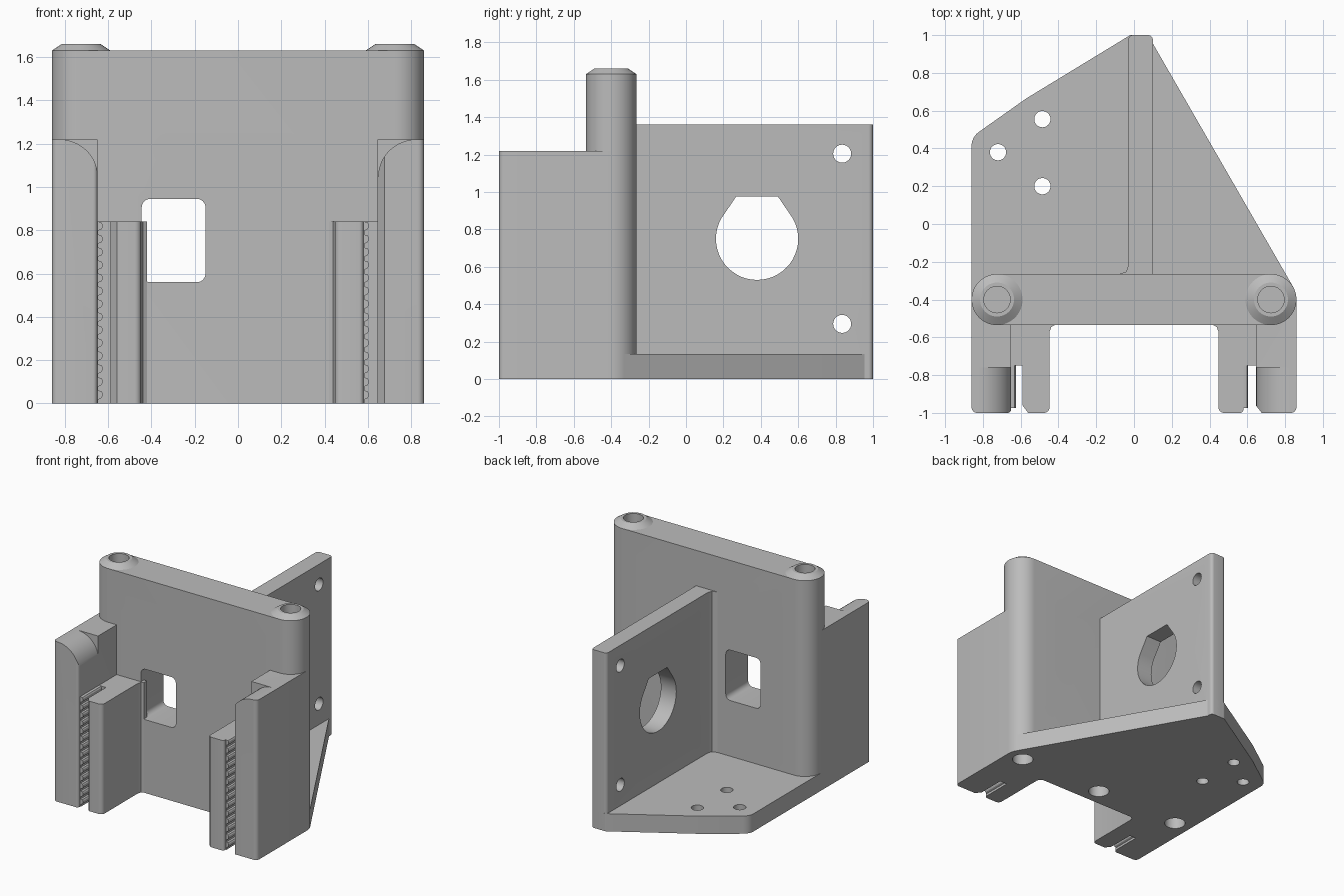
import bpy, bmesh, math
from mathutils import Vector, Matrix

cube = bpy.data.objects.get("Cube")
if cube:
    bpy.data.objects.remove(cube, do_unlink=True)

grey = bpy.data.materials.new("plain grey")
grey.use_nodes = True
colour = (0.5, 0.5, 0.5, 1)
grey.diffuse_color = colour
grey.node_tree.nodes["Principled BSDF"].inputs["Base Color"].default_value = colour

parts = []
cutters = []


def add_object(name, bm, cutter):
    bmesh.ops.recalc_face_normals(bm, faces=bm.faces)
    mesh = bpy.data.meshes.new(name)
    bm.to_mesh(mesh)
    bm.free()
    mesh.materials.append(grey)
    obj = bpy.data.objects.new(name, mesh)
    bpy.context.scene.collection.objects.link(obj)
    obj.hide_render = cutter
    (cutters if cutter else parts).append(obj)
    return obj


def rounded(points, steps=6):
    """Outline whose corners (x, y, radius) are replaced by arcs."""
    out = []
    for i, p in enumerate(points):
        c = Vector(p[:2])
        r = p[2] if len(p) > 2 else 0
        if not r:
            out.append(c)
            continue
        a = (Vector(points[i - 1][:2]) - c).normalized()
        b = (Vector(points[(i + 1) % len(points)][:2]) - c).normalized()
        half = a.angle(b) / 2
        centre = c + (a + b).normalized() * (r / math.sin(half))
        start = c + a * (r / math.tan(half)) - centre
        end = c + b * (r / math.tan(half)) - centre
        turn = math.atan2(start.x * end.y - start.y * end.x, start.dot(end))
        for k in range(steps + 1):
            out.append(centre + Matrix.Rotation(turn * k / steps, 2) @ start)
    return out


def prism(name, points, axis, lo, hi, cutter=False):
    """Extrude an outline along an axis."""
    place = {"x": lambda a, b, t: (t, a, b),
             "y": lambda a, b, t: (a, t, b),
             "z": lambda a, b, t: (a, b, t)}[axis]
    bm = bmesh.new()
    low, high = ([bm.verts.new(place(p[0], p[1], t)) for p in points] for t in (lo, hi))
    bm.faces.new(low)
    bm.faces.new(high)
    for i in range(len(low)):
        bm.faces.new((low[i - 1], low[i], high[i], high[i - 1]))
    return add_object(name, bm, cutter)


def cone(name, a, b, axis, lo, hi, r_lo, r_hi=None, cutter=True):
    """Round solid at (a, b) in the plane across the axis."""
    bm = bmesh.new()
    bmesh.ops.create_cone(bm, cap_ends=True, segments=48, radius1=r_lo,
                          radius2=r_lo if r_hi is None else r_hi, depth=hi - lo)
    mid = (lo + hi) / 2
    for v in bm.verts:
        x, y, z = v.co
        v.co = {"x": (z + mid, a + x, b + y), "y": (a + x, z + mid, b + y),
                "z": (a + x, b + y, z + mid)}[axis]
    return add_object(name, bm, cutter)


def cut(obj, tools):
    """Subtract the tools and bake the result."""
    for tool in tools:
        m = obj.modifiers.new("cut", "BOOLEAN")
        m.operation, m.solver, m.object = "DIFFERENCE", "EXACT", tool
    graph = bpy.context.evaluated_depsgraph_get()
    mesh = bpy.data.meshes.new_from_object(obj.evaluated_get(graph))
    obj.modifiers.clear()
    obj.data = mesh


# Shared vertical bores in the wall
POST_X, POST_Y = 0.725, -0.4
top_bores = [cone("top_bore", s * POST_X, POST_Y, "z", 1.25, 1.8, 0.07) for s in (-1, 1)]
bottom_bores = [cone("bottom_bore", x, POST_Y, "z", -0.1, 0.45, 0.075)
                for x in (-POST_X, 0, POST_X)]

# Cross wall with rounded ends, counterbored holes and a window
wall = prism("cross_wall", rounded([(-0.86, -0.535, 0.1345), (0.86, -0.535, 0.1345),
                                    (0.86, -0.265, 0.1345), (-0.86, -0.265, 0.1345)], 12),
             "z", 0, 1.63)
wall_tools = [prism("window_cutter", rounded([(-0.445, 0.56, 0.04), (-0.15, 0.56, 0.04),
                                              (-0.15, 0.945, 0.04), (-0.445, 0.945, 0.04)]),
                    "y", -0.7, -0.1, True)]
for s in (-1, 1):
    wall_tools.append(cone("bolt_hole", s * 0.293, 1.145, "y", -0.7, -0.1, 0.08))
    wall_tools.append(cone("counterbore", s * 0.293, 1.145, "y", -0.4, -0.1, 0.145))
cut(wall, wall_tools + top_bores + bottom_bores)

# Chamfered collars on the wall ends
for s, side in ((-1, "right"), (1, "left")):
    collar = cone(side + "_collar", s * POST_X, POST_Y, "z", 1.63, 1.66, 0.135, 0.09, False)
    cut(collar, top_bores)

# Base plate
base = prism("base_plate", rounded([(-0.86, -0.4), (0.725, -0.4), (0.842, -0.332),
                                    (0.1, 0.955), (0.07, 1.0, 0.02), (-0.02, 1.0, 0.03),
                                    (-0.57, 0.665, 0.1), (-0.86, 0.46, 0.09)]),
             "z", 0, 0.135)
cut(base, bottom_bores + [cone("base_hole", x, y, "z", -0.1, 0.3, 0.043)
                          for x, y in ((-0.485, 0.555), (-0.72, 0.38), (-0.485, 0.2))])

# Upright mounting plate with a bevelled recess and a flat-topped opening
plate = prism("mounting_plate", rounded([(-0.08, -0.3), (0.1, -0.3), (0.1, 1.0, 0.025),
                                         (-0.03, 1.0, 0.025), (-0.03, -0.22),
                                         (-0.042, -0.253), (-0.08, -0.265)]), "z", 0, 1.36)
CY, CZ, R = 0.38, 0.75, 0.22
opening = [(CY + R * math.cos(t), CZ + R * math.sin(t))
           for t in (math.radians(150 + 240 * k / 32) for k in range(33))]
opening += [(CY + 0.112, CZ + 0.225), (CY - 0.112, CZ + 0.225)]
plate_tools = [cone("recess", CY, CZ, "x", 0.03, 0.11, 0.34, 0.42),
               prism("opening_cutter", opening, "x", -0.3, 0.3, True)]
plate_tools += [cone("corner_hole", CY + a * 0.455, CZ + b * 0.455, "x", -0.3, 0.3, 0.048)
                for a in (-1, 1) for b in (-1, 1)]
cut(plate, plate_tools)

# Outer wings with a rounded front shoulder
wings = {
    "right": [(-0.86, -0.4), (-0.86, -1, 0.03), (-0.65, -1, 0.02), (-0.65, -0.4)],
    "left": [(0.86, -0.4), (0.86, -1, 0.03), (0.676, -1), (0.645, -0.96), (0.645, -0.4)],
}
for side, s in (("right", -1), ("left", 1)):
    wing = prism(side + "_wing", rounded(wings[side]), "z", 0, 1.22)
    arc = [(s * (0.825 - 0.178 * math.cos(t)), 1.045 + 0.175 * math.sin(t))
           for t in (math.pi / 2 * k / 12 for k in range(13))]
    shoulder = prism("shoulder_cutter", arc + [(s * 0.825, 1.3), (s * 0.6, 1.3),
                                               (s * 0.6, 1.045)], "y", -1.2, -0.76, True)
    cut(wing, [shoulder] + bottom_bores)

# Inner jaws, joined to the wings behind the belt slots
prism("right_jaw", rounded([(-0.66, -0.5), (-0.66, -0.75), (-0.59, -0.75), (-0.59, -0.96),
                            (-0.56, -1), (-0.447, -1, 0.03), (-0.447, -0.57),
                            (-0.438, -0.546), (-0.42, -0.535), (-0.42, -0.5)]), "z", 0, 0.84)
prism("left_jaw", rounded([(0.66, -0.5), (0.66, -0.75), (0.58, -0.75), (0.58, -1, 0.02),
                           (0.447, -1, 0.03), (0.447, -0.57), (0.438, -0.546),
                           (0.42, -0.535), (0.42, -0.5)]), "z", 0, 0.84)

# Toothed strips on one side of each slot
TEETH = 14
pitch = 0.84 / TEETH
for name, root in (("right_teeth", -0.65), ("left_teeth", 0.58)):
    comb = [(root - 0.01, 0)]
    for i in range(TEETH):
        for depth, f in ((0.004, 0), (0.004, 0.3), (0.018, 0.4), (0.024, 0.55),
                         (0.024, 0.8), (0.018, 0.95)):
            comb.append((root + depth, (i + f) * pitch))
    comb += [(root + 0.004, 0.84), (root - 0.01, 0.84)]
    prism(name, comb, "y", -0.975, -0.74)

# Remove the cutters and shade the parts
for tool in cutters:
    bpy.data.objects.remove(tool, do_unlink=True)
bpy.ops.object.select_all(action="DESELECT")
for obj in parts:
    obj.select_set(True)
bpy.context.view_layer.objects.active = parts[0]
bpy.ops.object.shade_smooth_by_angle(angle=math.radians(30))
